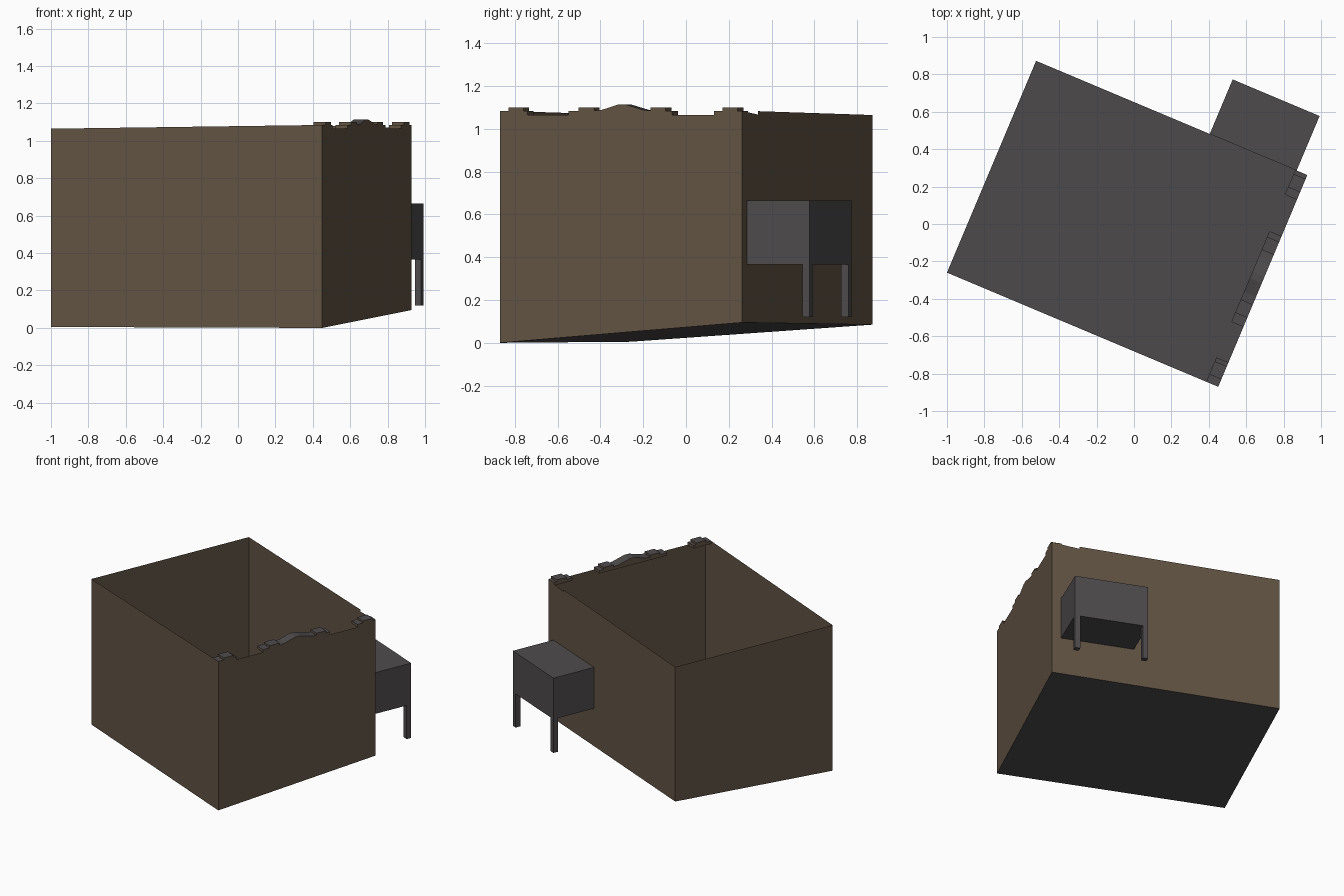
import bpy
from mathutils import Vector

if "Cube" in bpy.data.objects:
    bpy.data.objects.remove(bpy.data.objects["Cube"])

# Building frame: a runs along the front-left wall, b along the short facade
D = Vector((-1.0, -0.26, 0))
U = Vector((0.922, -0.388, 0))
V = Vector((0.388, 0.922, 0))
L, W = 1.573, 1.228


def P(a, b, z):
    return D + U * a + V * b + Vector((0, 0, z))


def material(name, color):
    m = bpy.data.materials.new(name)
    m.diffuse_color = (*color, 1)
    m.use_nodes = True
    m.node_tree.nodes["Principled BSDF"].inputs["Base Color"].default_value = m.diffuse_color
    return m


BROWN = material("brown wall", (0.122, 0.088, 0.058))
GRAY = material("dark gray", (0.077, 0.071, 0.072))


def make(name, verts, faces, mat, top_mat=None):
    me = bpy.data.meshes.new(name)
    me.from_pydata([P(*v) for v in verts], [], faces)
    me.materials.append(mat)
    if top_mat:
        me.materials.append(top_mat)
        for p in me.polygons:
            p.material_index = 1 if p.normal.z > 0.3 else 0
    ob = bpy.data.objects.new(name, me)
    bpy.context.collection.objects.link(ob)
    return ob


def sheet(name, pts, mat):
    return make(name, pts, [list(range(len(pts)))], mat)


def box(name, a0, a1, b0, b1, z0, z1, mat):
    v = [(a, b, z) for z in (z0, z1) for a, b in ((a0, b0), (a1, b0), (a1, b1), (a0, b1))]
    f = [(3, 2, 1, 0), (4, 5, 6, 7)] + [(i, (i + 1) % 4, (i + 1) % 4 + 4, i + 4) for i in range(4)]
    return make(name, v, f, mat)


# Sloping ground line and slightly uneven wall tops at each corner
zD, zC, zB, zA = 0.005, 0.0, 0.095, 0.085
SILL = 1.065

# Thin shell walls and floor, open at the top
sheet("front_wall", [(0, 0, zD), (L, 0, zC), (L, 0, 1.085), (0, 0, 1.065)], BROWN)
sheet("facade_wall", [(L, 0, zC), (L, W, zB), (L, W, SILL), (L, 0, SILL)], BROWN)
sheet("back_wall", [(L, W, zB), (0, W, zA), (0, W, 1.065), (L - 0.19, W, 1.083),
                    (L - 0.19, W, 1.067), (L, W, 1.085)], BROWN)
sheet("left_wall", [(0, W, zA), (0, 0, zD), (0, 0, 1.065), (0, W, 1.065)], BROWN)
make("floor", [(0, 0, zD), (L, 0, zC), (L, W, zB), (0, W, zA)], [(0, 1, 2), (0, 2, 3)], GRAY)


# Parapet pieces: stepped profile pushed back from the facade
def parapet(name, top, depth=0.07):
    prof = [(top[0][0], SILL)] + top + [(top[-1][0], SILL)]
    n = len(prof)
    v = [(L, b, z) for b, z in prof] + [(L - depth, b, z) for b, z in prof]
    f = [list(reversed(range(n))), list(range(n, 2 * n))]
    f += [(i, (i + 1) % n, (i + 1) % n + n, i + n) for i in range(n)]
    make(name, v, f, BROWN, GRAY)


def merlon(b0, b1, base=1.085, top=1.1):
    return [(b0, base), (b0, top), (b1, top), (b1, base)]


parapet("parapet_near", [(0, 1.085)] + merlon(0.043, 0.119) + [(0.141, 1.085)])
parapet("parapet_middle", [(0.347, 1.085)] + merlon(0.40, 0.477)
        + [(0.52, 1.09), (0.60, 1.114), (0.637, 1.114), (0.727, 1.089)]
        + merlon(0.765, 0.84) + [(0.873, 1.085)])
parapet("parapet_far", [(1.085, 1.085)] + merlon(1.128, 1.205) + [(W, 1.085)])

# Raised annex on the back wall, with two legs at its outer corners
a0, a1, b1 = 1.007, 1.511, W + 0.316
box("annex", a0, a1, W, b1, 0.365, 0.665, GRAY)
s = 0.036
for name, a in (("annex_leg_left", a0), ("annex_leg_right", a1 - s)):
    box(name, a, a + s, b1 - s, b1, 0.12, 0.365, GRAY)
